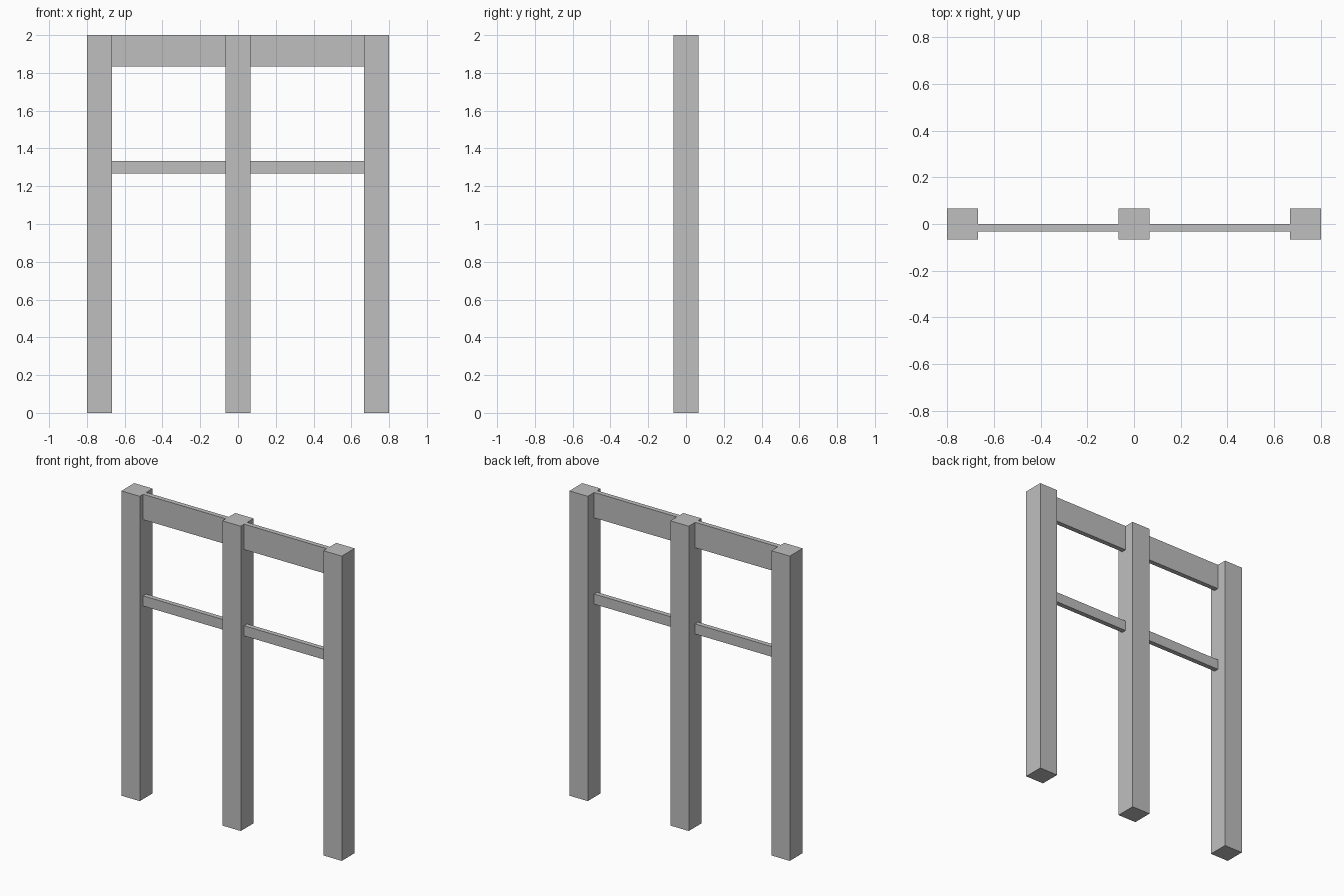
import bpy
from mathutils import Matrix, Vector

cube = bpy.data.objects.get("Cube")
if cube:
    bpy.data.objects.remove(cube, do_unlink=True)

grey = bpy.data.materials.new("plain grey")
grey.use_nodes = True
colour = (0.52, 0.52, 0.52, 1)
grey.diffuse_color = colour
grey.node_tree.nodes["Principled BSDF"].inputs["Base Color"].default_value = colour


def box(name, low, high):
    """Axis-aligned beam between two corners."""
    low, high = Vector(low), Vector(high)
    bpy.ops.mesh.primitive_cube_add(size=1)
    obj = bpy.context.object
    obj.name = obj.data.name = name
    obj.data.transform(Matrix.Translation((low + high) / 2)
                       @ Matrix.Diagonal((*(high - low), 1)))
    obj.data.materials.append(grey)


HALF = 0.0667      # half the post width
SPACING = 0.7333   # distance between post centres

# Three square posts
for name, x in (("right", -SPACING), ("middle", 0), ("left", SPACING)):
    box(name + "_post", (x - HALF, -HALF, 0), (x + HALF, HALF, 2))

# Thin boards between the posts: a deep top rail and a slim middle rail
for name, x in (("right", -SPACING), ("left", 0)):
    start, end = x + HALF, x + SPACING - HALF
    box(name + "_top_rail", (start, -0.0315, 1.8333), (end, 0, 2))
    box(name + "_middle_rail", (start, -0.0315, 1.2667), (end, 0, 1.3333))
